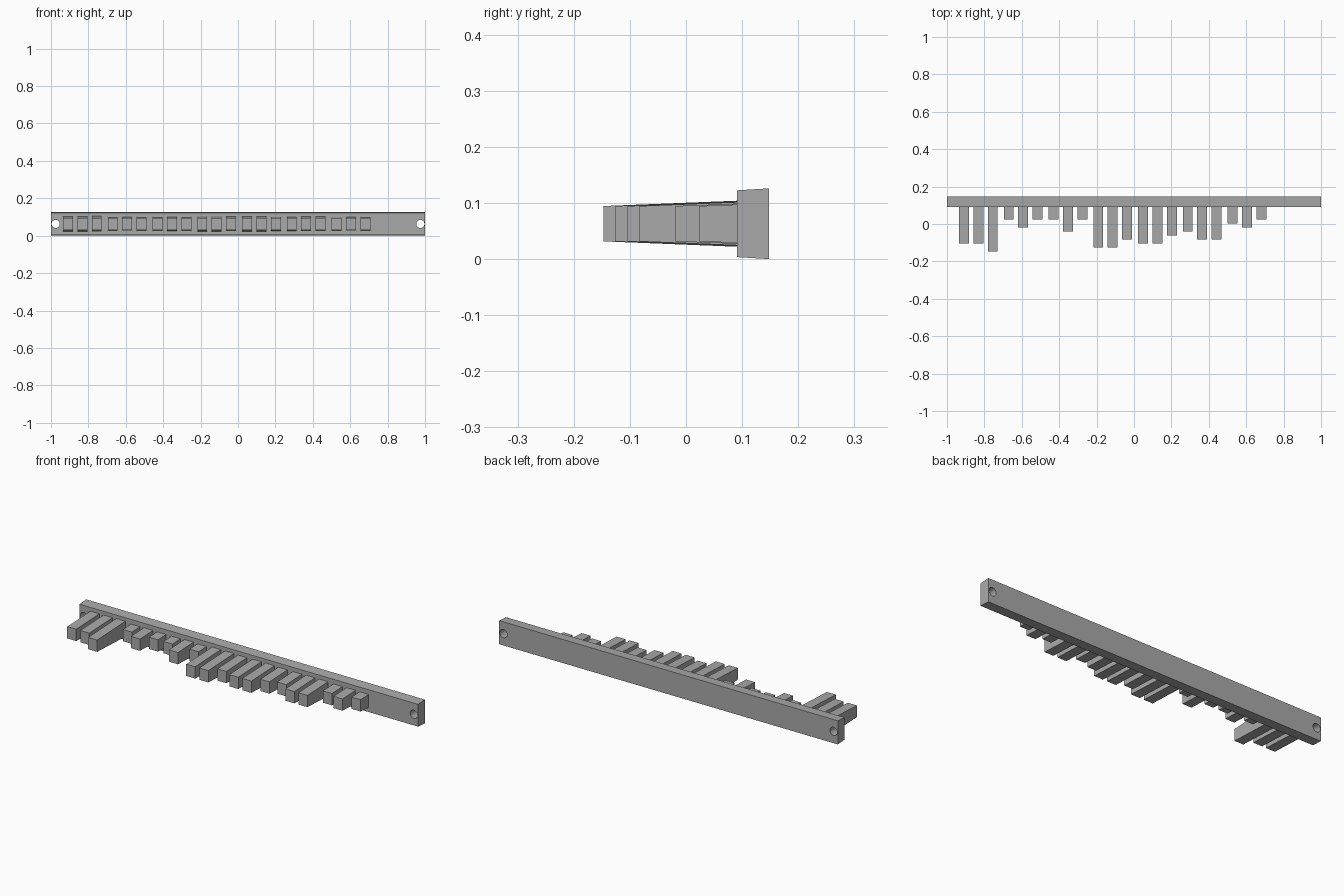
import bpy
from math import pi

if "Cube" in bpy.data.objects:
    bpy.data.objects.remove(bpy.data.objects["Cube"])

grey = bpy.data.materials.new("plain_grey")
grey.use_nodes = True
grey.diffuse_color = (0.4, 0.4, 0.4, 1)
grey.node_tree.nodes["Principled BSDF"].inputs["Base Color"].default_value = (0.4, 0.4, 0.4, 1)

BACK, PAD, FRONT = 0.148, 0.091, 0.12   # depths of back, end pads and rail face
MID = 0.063                             # height of the centre line


def drafted_bar(name, x, width, y0, half0, y1, half1):
    """Bar of constant width whose height tapers from y0 (tip) to y1 (root)."""
    a, b = x - width / 2, x + width / 2
    profile = [(y0, MID - half0), (y1, MID - half1), (y1, MID + half1), (y0, MID + half0)]
    verts = [(s, y, z) for s in (a, b) for y, z in profile]
    sides = [(i, i + 4, (i + 1) % 4 + 4, (i + 1) % 4) for i in range(4)]
    mesh = bpy.data.meshes.new(name)
    mesh.from_pydata(verts, [], [(0, 1, 2, 3), (7, 6, 5, 4)] + sides)
    mesh.materials.append(grey)
    obj = bpy.data.objects.new(name, mesh)
    bpy.context.collection.objects.link(obj)
    return obj


def cut(target, cutter):
    mod = target.modifiers.new(cutter.name, "BOOLEAN")
    mod.operation = "DIFFERENCE"
    mod.solver = "EXACT"
    mod.object = cutter
    cutter.hide_render = True
    cutter.hide_viewport = True
    cutter.display_type = "WIRE"


# Back rail, recessed between two end pads
rail = drafted_bar("back_rail", 0, 2, PAD, 0.0595, BACK, 0.063)
cut(rail, drafted_bar("recess_cutter", 0, 1.9, 0, 0.2, FRONT, 0.2))

# Screw holes through the pads
for side, x in (("right", -0.975), ("left", 0.975)):
    bpy.ops.mesh.primitive_cylinder_add(vertices=16, radius=0.022, depth=0.3,
                                        location=(x, FRONT, MID), rotation=(pi / 2, 0, 0))
    hole = bpy.context.object
    hole.name = side + "_hole_cutter"
    hole.data.materials.append(grey)
    cut(rail, hole)

# Bars in groups of three, with lengths in equal steps
steps = ["668", "020", "030", "775", "664", "355", "120"]
for g, group in enumerate(steps):
    for k, step in enumerate(group):
        x = -0.832 + 0.2393 * g + 0.077 * (k - 1)
        tip = 0.024 - 0.0214 * int(step)
        root = FRONT + 0.005
        drafted_bar(f"bar_{g + 1}_{k + 1}", x, 0.053, tip, 0.0315,
                    root, 0.0315 + 0.04 * (root - tip))

# Flush the cutters into the rail mesh
bpy.context.view_layer.update()
baked = bpy.data.meshes.new_from_object(rail.evaluated_get(bpy.context.evaluated_depsgraph_get()))
rail.modifiers.clear()
rail.data = baked
for name in ("recess_cutter", "right_hole_cutter", "left_hole_cutter"):
    bpy.data.objects.remove(bpy.data.objects[name])
